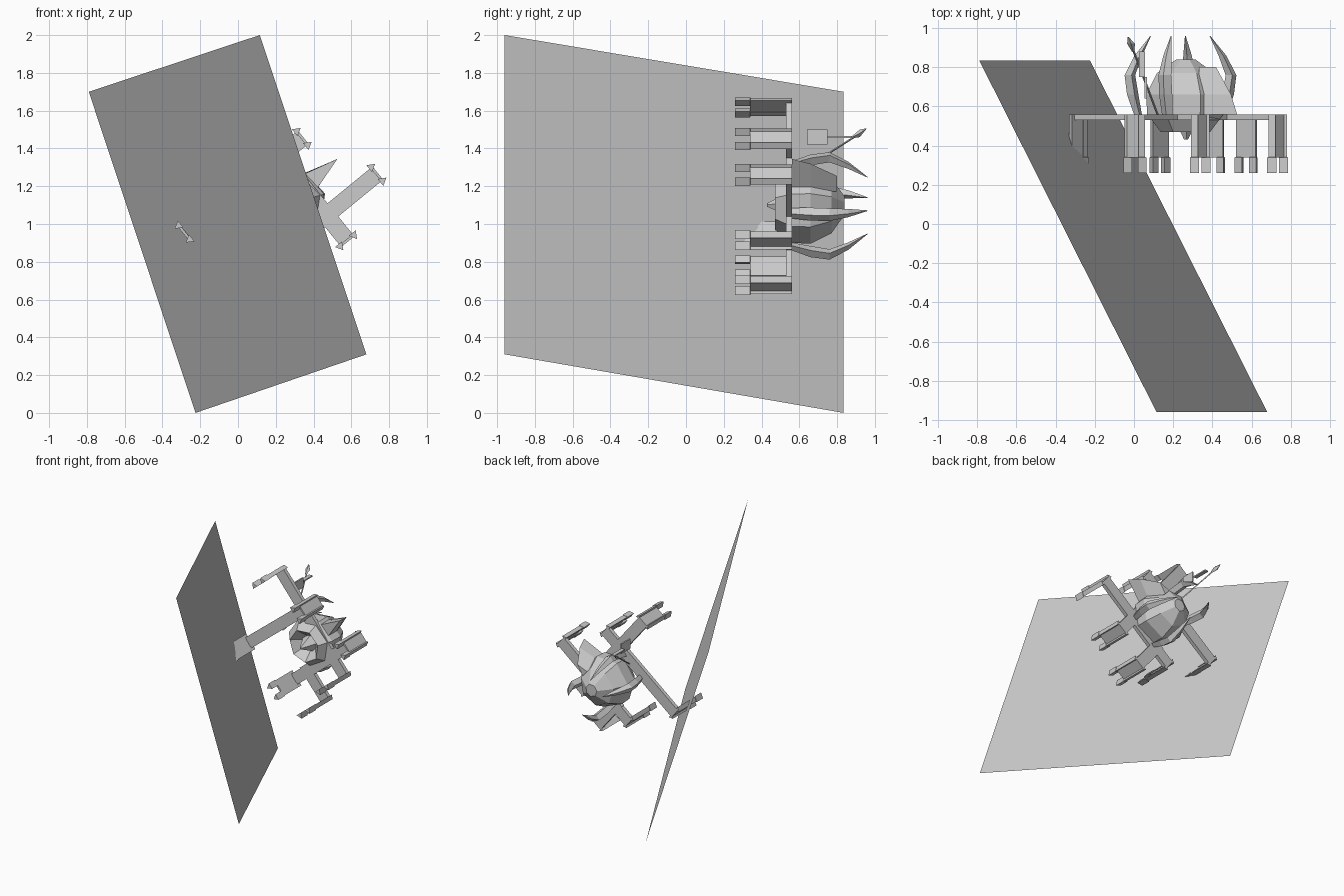
import bpy, bmesh, math
from mathutils import Vector

cube = bpy.data.objects.get("Cube")
if cube:
    bpy.data.objects.remove(cube)

grey = bpy.data.materials.new("plain grey")
grey.use_nodes = True
GREY = (0.6, 0.6, 0.6, 1)
grey.diffuse_color = GREY
grey.node_tree.nodes["Principled BSDF"].inputs["Base Color"].default_value = GREY

CX, CZ = 0.235, 1.10      # pod axis, parallel to y


def finish(name, bm, fix=True):
    if fix:
        bmesh.ops.recalc_face_normals(bm, faces=bm.faces)
    me = bpy.data.meshes.new(name)
    bm.to_mesh(me)
    bm.free()
    me.materials.append(grey)
    ob = bpy.data.objects.new(name, me)
    bpy.context.collection.objects.link(ob)
    return ob


def loft(name, rings):
    """Skin a list of equal-length point rings and cap both ends."""
    bm = bmesh.new()
    vs = [[bm.verts.new(p) for p in ring] for ring in rings]
    n = len(vs[0])
    for a, b in zip(vs, vs[1:]):
        for i in range(n):
            j = (i + 1) % n
            bm.faces.new((a[i], a[j], b[j], b[i]))
    bm.faces.new(vs[0])
    bm.faces.new(vs[-1])
    return finish(name, bm)


def ring(x, z, y, r, n, turn=0):
    return [(x + r * math.cos(turn + math.tau * i / n), y,
             z + r * math.sin(turn + math.tau * i / n)) for i in range(n)]


def slab(name, a, b, width, y0, y1):
    """Flat bar between two (x, z) points, with depth from y0 to y1."""
    a, b = Vector(a), Vector(b)
    d = (b - a).normalized()
    s = Vector((-d.y, d.x)) * width / 2
    corners = (a + s, b + s, b - s, a - s)
    return loft(name, [[(c.x, y, c.y) for c in corners] for y in (y0, y1)])


def fork(name, tip, d):
    """Two three-sided prongs joined by a web across an arm end."""
    side = Vector((-d.y, d.x)) * 0.047
    turn = math.atan2(d.y, d.x)
    for k, s in (("a", 1), ("b", -1)):
        c = tip + side * s
        loft(f"{name}_prong_{k}", [ring(c.x, c.y, y, r, 3, turn) for y, r in
                                   ((0.26, 0.027), (0.34, 0.027), (0.341, 0.021), (0.56, 0.021))])
    slab(f"{name}_web", tip - side, tip + side, 0.014, 0.34, 0.56)


# Large tilted panel
bm = bmesh.new()
bm.faces.new([bm.verts.new(p) for p in ((-0.79, 0.835, 1.70), (-0.225, 0.835, 0),
                                        (0.68, -0.96, 0.31), (0.115, -0.96, 2.0))])
finish("tilted_panel", bm, False)

# Crossing arms with forked ends
arms = {"upper_arm": ((-0.285, 0.955), (0.34, 1.455), 2),
        "lower_arm": ((0.13, 0.77), (0.735, 1.265), 2),
        "cross_arm": ((0.577, 0.912), (0.0, 1.62), 2),
        "short_arm": ((0.41, 0.675), (0.22, 0.91), 1)}
for name, (a, b, ends) in arms.items():
    a, b = Vector(a), Vector(b)
    d = (b - a).normalized()
    slab(name, a, b, 0.09, 0.53, 0.56)
    fork(name + "_start", a, -d)
    if ends == 2:
        fork(name + "_end", b, d)

# Faceted pod with a recessed nose
pod = [(0.55, 0.06), (0.47, 0.13), (0.56, 0.2), (0.66, 0.205), (0.77, 0.15), (0.84, 0.05)]
loft("pod", [ring(CX + 0.03, CZ, y, r, 7, 0.3) for y, r in pod])

# Pointed core inside the nose
loft("nose_crystal", [ring(CX + 0.03, CZ, y, r, 5, 0.2) for y, r in ((0.43, 0.01), (0.57, 0.08))])

# Curved claws round the pod: y, radius, half width, half thickness
claw = [(0.55, 0.22, 0.028, 0.02), (0.66, 0.25, 0.035, 0.03), (0.76, 0.265, 0.034, 0.028),
        (0.86, 0.22, 0.022, 0.02), (0.96, 0.155, 0.002, 0.002)]
for i, deg in enumerate((107, 165, -80, -11)):
    t = math.radians(deg)
    out, side = Vector((math.cos(t), 0, math.sin(t))), Vector((-math.sin(t), 0, math.cos(t)))
    rings = []
    for y, r, w, h in claw:
        c = Vector((CX, y, CZ)) + out * r
        rings.append([c + out * h, c + side * w, c - out * h, c - side * w])
    loft(f"claw_{i + 1}", rings)

# Broad fin on the upper side of the pod
fin = []
for y, root, tip, w in ((0.56, 0.2, 0.38, 0.05), (0.66, 0.18, 0.34, 0.06), (0.8, 0.15, 0.24, 0.03)):
    t = math.radians(40)
    out, side = Vector((math.cos(t), 0, math.sin(t))), Vector((-math.sin(t), 0, math.cos(t)))
    c = Vector((CX, y, CZ))
    fin.append([c + out * tip, c + out * root + side * w, c + out * root - side * w])
loft("upper_fin", fin)

# Antenna: rod, blade tip and a small plate
rod = ((0.12, 0.56, 1.25), (-0.005, 0.89, 1.46))
loft("antenna_rod", [ring(x, z, y, 0.006, 4) for x, y, z in rod])
loft("antenna_blade", [ring(x, z, y, r, 4) for x, y, z, r in
                       ((-0.005, 0.88, 1.46, 0.006), (-0.015, 0.92, 1.48, 0.02),
                        (-0.03, 0.955, 1.505, 0.002))])
slab("antenna_plate", (0.06, 1.42), (0.06, 1.5), 0.012, 0.64, 0.75)
slab("plate_stem", (0.04, 1.455), (0.04, 1.465), 0.03, 0.75, 0.88)
